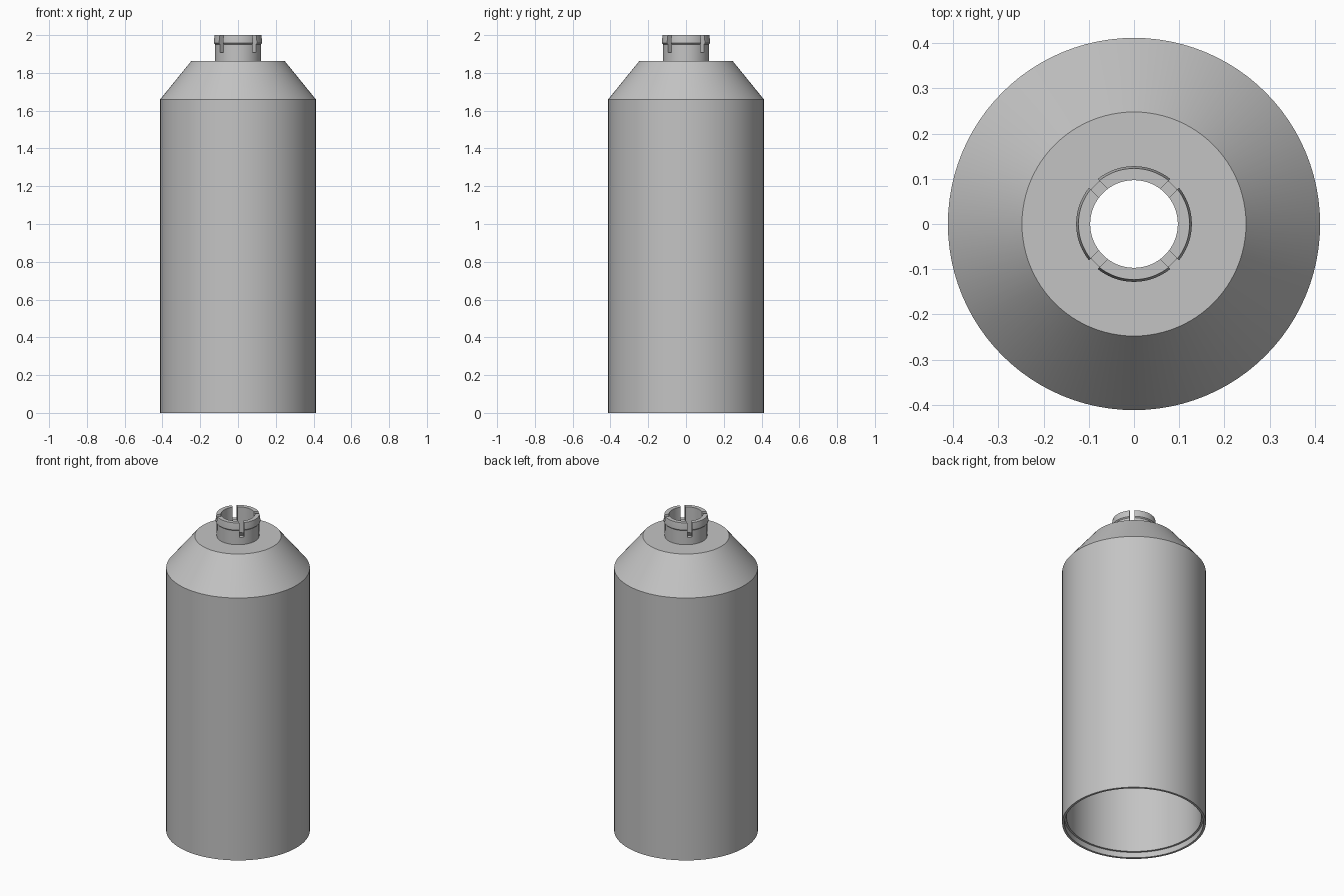
import bpy, bmesh, math

if "Cube" in bpy.data.objects:
    bpy.data.objects.remove(bpy.data.objects["Cube"])

SEGMENTS = 96

grey = bpy.data.materials.new("plain_grey")
grey.diffuse_color = (0.55, 0.55, 0.55, 1)
grey.use_nodes = True
grey.node_tree.nodes["Principled BSDF"].inputs["Base Color"].default_value = grey.diffuse_color


def lathe(name, profile):
    """Spin a closed (radius, height) profile around the z axis."""
    bm = bmesh.new()
    rings = []
    for i in range(SEGMENTS):
        a = 2 * math.pi * i / SEGMENTS
        rings.append([bm.verts.new((r * math.cos(a), r * math.sin(a), z)) for r, z in profile])
    n = len(profile)
    for i in range(SEGMENTS):
        a, b = rings[i], rings[(i + 1) % SEGMENTS]
        for j in range(n):
            k = (j + 1) % n
            bm.faces.new((a[j], b[j], b[k], a[k]))
    bmesh.ops.recalc_face_normals(bm, faces=bm.faces)
    mesh = bpy.data.meshes.new(name)
    bm.to_mesh(mesh)
    bm.free()
    mesh.materials.append(grey)
    obj = bpy.data.objects.new(name, mesh)
    bpy.context.collection.objects.link(obj)
    return obj


# Hollow shell: outer wall, shoulder, snap-ridge neck, bore, inner wall, recessed bottom rim
shell = lathe("bottle_shell", [
    (0.412, 0.0), (0.412, 1.66), (0.248, 1.862),              # body and cone
    (0.122, 1.862), (0.122, 1.951), (0.128, 1.957),           # neck and ridge underside
    (0.128, 1.965), (0.123, 2.0), (0.097, 2.0),               # tapered ridge, mouth
    (0.097, 1.837), (0.236, 1.837), (0.386, 1.652),           # bore and inner cone
    (0.386, 0.035), (0.398, 0.035), (0.398, 0.0),             # inner wall and rim recess
])

# Four diagonal slots in the neck, cut by two crossing bars
for i, angle in enumerate((45, 135)):
    bpy.ops.mesh.primitive_cube_add(size=1, location=(0, 0, 2.008),
                                    rotation=(0, 0, math.radians(angle)))
    cutter = bpy.context.object
    cutter.name = f"slot_cutter_{i + 1}"
    cutter.scale = (0.4, 0.028, 0.2)
    cutter.data.materials.append(grey)
    cutter.hide_render = True
    cutter.display_type = 'WIRE'
    mod = shell.modifiers.new(f"slot_{i + 1}", 'BOOLEAN')
    mod.operation = 'DIFFERENCE'
    mod.solver = 'EXACT'
    mod.object = cutter

# Bake the cuts, remove the bars, then smooth the curved walls
bpy.ops.object.select_all(action='DESELECT')
shell.select_set(True)
bpy.context.view_layer.objects.active = shell
for mod in list(shell.modifiers):
    bpy.ops.object.modifier_apply(modifier=mod.name)
for obj in list(bpy.data.objects):
    if obj.name.startswith("slot_cutter"):
        bpy.data.objects.remove(obj)
bpy.ops.object.shade_smooth_by_angle(angle=math.radians(25))
